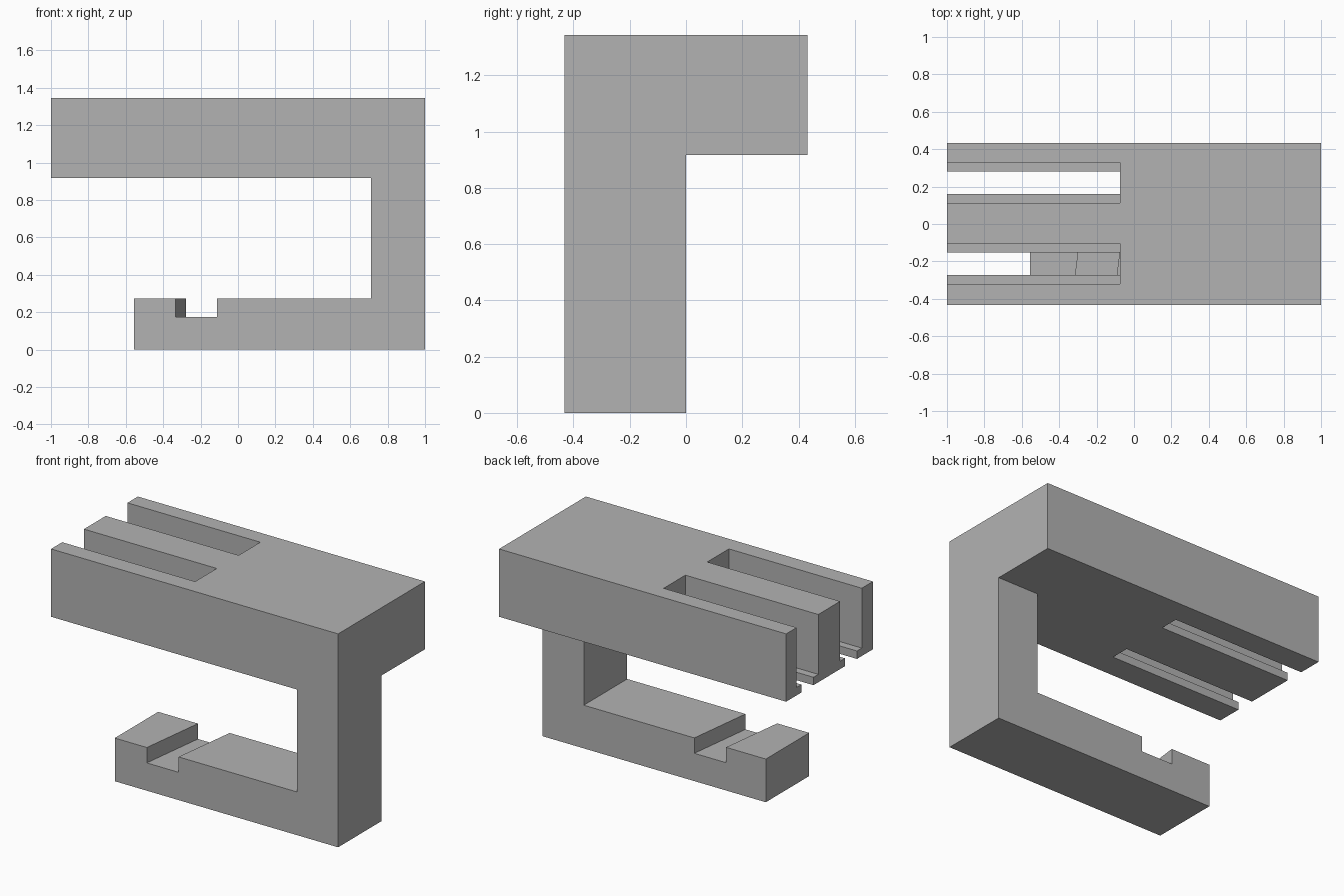
import bpy
import bmesh
from mathutils import Vector

cube = bpy.data.objects.get("Cube")
if cube:
    bpy.data.objects.remove(cube, do_unlink=True)

grey = bpy.data.materials.new("plain grey")
grey.use_nodes = True
grey.diffuse_color = (0.45, 0.45, 0.45, 1)
grey.node_tree.nodes["Principled BSDF"].inputs["Base Color"].default_value = grey.diffuse_color


def prism(name, outline, axis, low, high):
    """Extrude a flat outline along the given axis between low and high."""
    bm = bmesh.new()

    def place(a, b):
        co = [a, b]
        co.insert(axis, low)
        return co

    face = bm.faces.new([bm.verts.new(place(a, b)) for a, b in outline])
    made = bmesh.ops.extrude_face_region(bm, geom=[face])["geom"]
    shift = Vector((0, 0, 0))
    shift[axis] = high - low
    bmesh.ops.translate(bm, vec=shift, verts=[g for g in made if isinstance(g, bmesh.types.BMVert)])
    bmesh.ops.recalc_face_normals(bm, faces=bm.faces)
    mesh = bpy.data.meshes.new(name)
    bm.to_mesh(mesh)
    bm.free()
    mesh.materials.append(grey)
    obj = bpy.data.objects.new(name, mesh)
    bpy.context.collection.objects.link(obj)
    return obj


def combine(body, other, operation):
    """Apply a boolean to the body and discard the other solid."""
    mod = body.modifiers.new("combine", "BOOLEAN")
    mod.operation = operation
    mod.solver = "EXACT"
    mod.object = other
    bpy.context.view_layer.objects.active = body
    bpy.ops.object.modifier_apply(modifier=mod.name)
    bpy.data.objects.remove(other, do_unlink=True)


FRONT, BACK = -0.432, 0.432
UNDER, TOP = 0.917, 1.344

# Post and lower arm, with the beam's front half in the same C outline
outline = [(-0.556, 0), (1, 0), (1, TOP), (-1, TOP), (-1, UNDER), (0.712, UNDER),
           (0.712, 0.272), (-0.556, 0.272)]
bracket = prism("bracket", outline, 1, FRONT, 0)

# Back half of the upper beam
beam_back = prism("beam_back", [(-1, UNDER), (1, UNDER), (1, TOP), (-1, TOP)], 1, 0, BACK)
combine(bracket, beam_back, "UNION")

# Two stepped slots, narrowed by lips at the underside
LIP = UNDER + 0.05
for centre in (-0.213, 0.22):
    wide, narrow = 0.108, 0.06
    half = [(narrow, UNDER - 0.1), (narrow, LIP), (wide, LIP), (wide, TOP + 0.1)]
    slot = [(centre + y, z) for y, z in half] + [(centre - y, z) for y, z in reversed(half)]
    combine(bracket, prism("slot_cutter", slot, 0, -1.2, -0.074), "DIFFERENCE")

# Slanted groove across the lower arm
skew = 0.125


def groove_edge(x, y):
    return (x + skew * (y - FRONT), y)


groove = [groove_edge(-0.333, -0.6), groove_edge(-0.112, -0.6),
          groove_edge(-0.112, 0.2), groove_edge(-0.333, 0.2)]
combine(bracket, prism("groove_cutter", groove, 2, 0.175, 0.4), "DIFFERENCE")

# Merge leftover coplanar faces
bm = bmesh.new()
bm.from_mesh(bracket.data)
bmesh.ops.remove_doubles(bm, verts=bm.verts, dist=0.0001)
bmesh.ops.dissolve_limit(bm, angle_limit=0.01, verts=bm.verts, edges=bm.edges)
bm.to_mesh(bracket.data)
bm.free()
